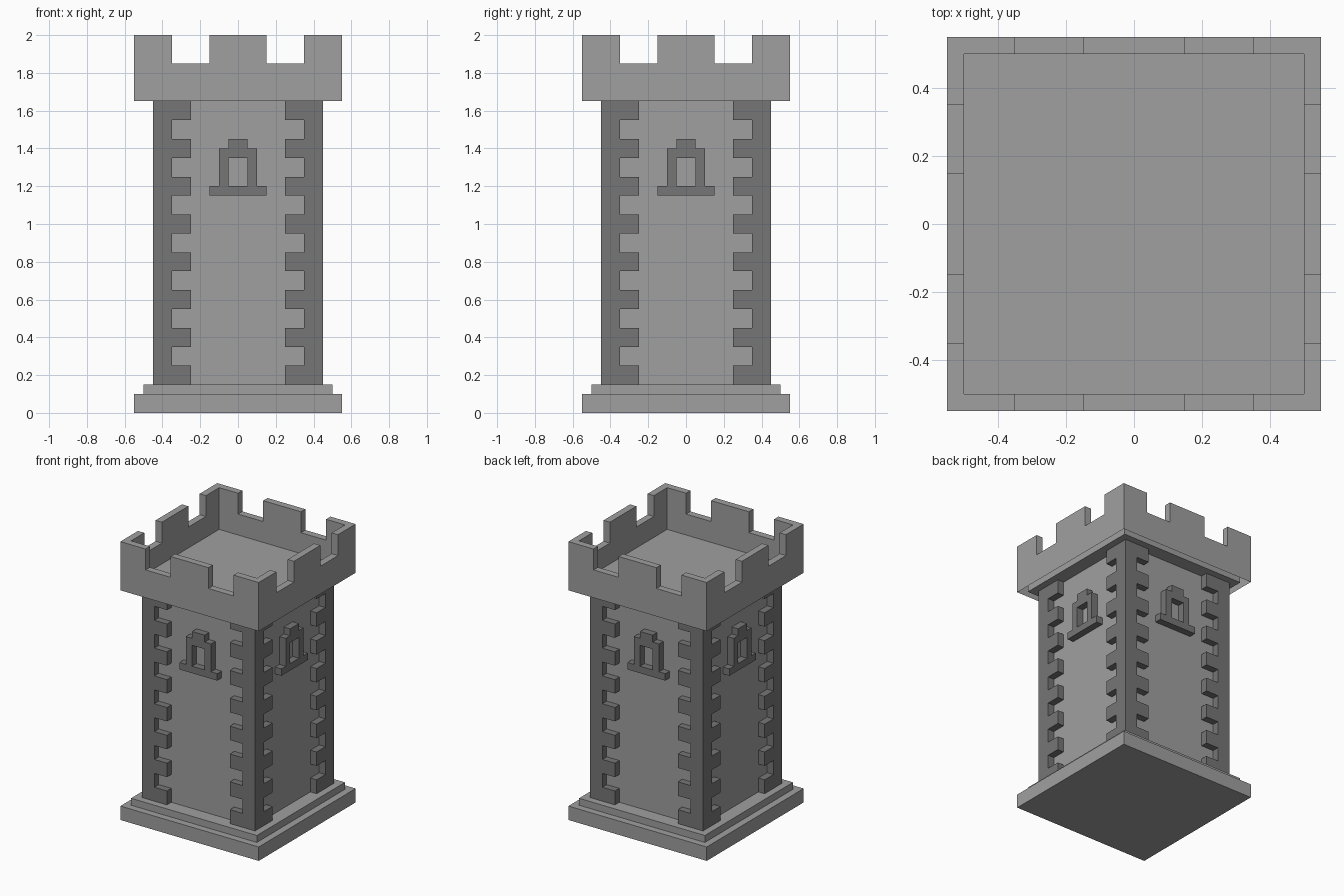
import bpy
import bmesh
from math import pi
from mathutils import Matrix, Vector

cube = bpy.data.objects.get("Cube")
if cube:
    bpy.data.objects.remove(cube, do_unlink=True)


def material(name, value):
    mat = bpy.data.materials.new(name)
    mat.use_nodes = True
    colour = (value, value, value, 1)
    mat.diffuse_color = colour
    mat.node_tree.nodes["Principled BSDF"].inputs["Base Color"].default_value = colour
    return mat


light_stone = material("light stone", 0.35)
dark_stone = material("dark stone", 0.18)


def finish(name, bm, mat):
    bmesh.ops.remove_doubles(bm, verts=bm.verts, dist=1e-4)
    bmesh.ops.recalc_face_normals(bm, faces=bm.faces)
    mesh = bpy.data.meshes.new(name)
    bm.to_mesh(mesh)
    bm.free()
    mesh.materials.append(mat)
    obj = bpy.data.objects.new(name, mesh)
    bpy.context.scene.collection.objects.link(obj)
    return obj


def block(name, half, z0, z1, mat):
    """Square block centred on the tower axis."""
    bm = bmesh.new()
    bmesh.ops.create_cube(bm, size=1, matrix=Matrix.Translation((0, 0, (z0 + z1) / 2))
                          @ Matrix.Diagonal((2 * half, 2 * half, z1 - z0, 1)))
    return finish(name, bm, mat)


def four_sides(name, outlines, outer, inner, mat):
    """Extrude (x, z) outlines between two planes on every side, mitred at the corners."""
    bm = bmesh.new()
    at_corner = lambda p: abs(abs(p[0]) - outer) < 1e-5
    for side in range(4):
        turn = Matrix.Rotation(side * pi / 2, 3, 'Z')
        for outline in outlines:
            front = [bm.verts.new(turn @ Vector((x, -outer, z))) for x, z in outline]
            back = [bm.verts.new(turn @ Vector((max(-inner, min(inner, x)), -inner, z)))
                    for x, z in outline]
            bm.faces.new(front)
            bm.faces.new(back[::-1])
            for i in range(len(outline)):
                j = (i + 1) % len(outline)
                # mitred ends stay open and weld to the next side
                if not (at_corner(outline[i]) and at_corner(outline[j])):
                    bm.faces.new((front[i], back[i], back[j], front[j]))
    return finish(name, bm, mat)


def mirrored(points):
    return [(-x, z) for x, z in reversed(points)]


# Stepped base, shaft and roof deck
block("base_plinth", 0.55, 0.0, 0.10, light_stone)
block("upper_plinth", 0.50, 0.10, 0.15, light_stone)
block("tower_shaft", 0.40, 0.15, 1.65, light_stone)
block("roof_deck", 0.50, 1.65, 1.70, light_stone)

# Battlements: corner and middle merlons with gaps between
half = [(0.15, 2.0), (0.15, 1.85), (0.35, 1.85), (0.35, 2.0), (0.55, 2.0), (0.55, 1.65)]
four_sides("battlements", [half + mirrored(half)], 0.55, 0.50, light_stone)

# Corner stones: alternating long and short courses
quoin = [(0.45, 1.65), (0.45, 0.15)]
for course in range(15):
    edge = 0.25 if course % 2 == 0 else 0.35
    quoin += [(edge, 0.15 + course * 0.1), (edge, 0.25 + course * 0.1)]
four_sides("corner_stones", [quoin, mirrored(quoin)], 0.45, 0.40, dark_stone)

# Window surrounds with raised keystone, and sills
arch = [(0.05, 1.35), (0.05, 1.20), (0.10, 1.20), (0.10, 1.40), (0.05, 1.40), (0.05, 1.45)]
four_sides("window_frames", [arch + mirrored(arch)], 0.45, 0.40, dark_stone)
sill = [(0.15, 1.15), (0.15, 1.20)]
four_sides("window_sills", [sill + mirrored(sill)], 0.45, 0.40, dark_stone)
